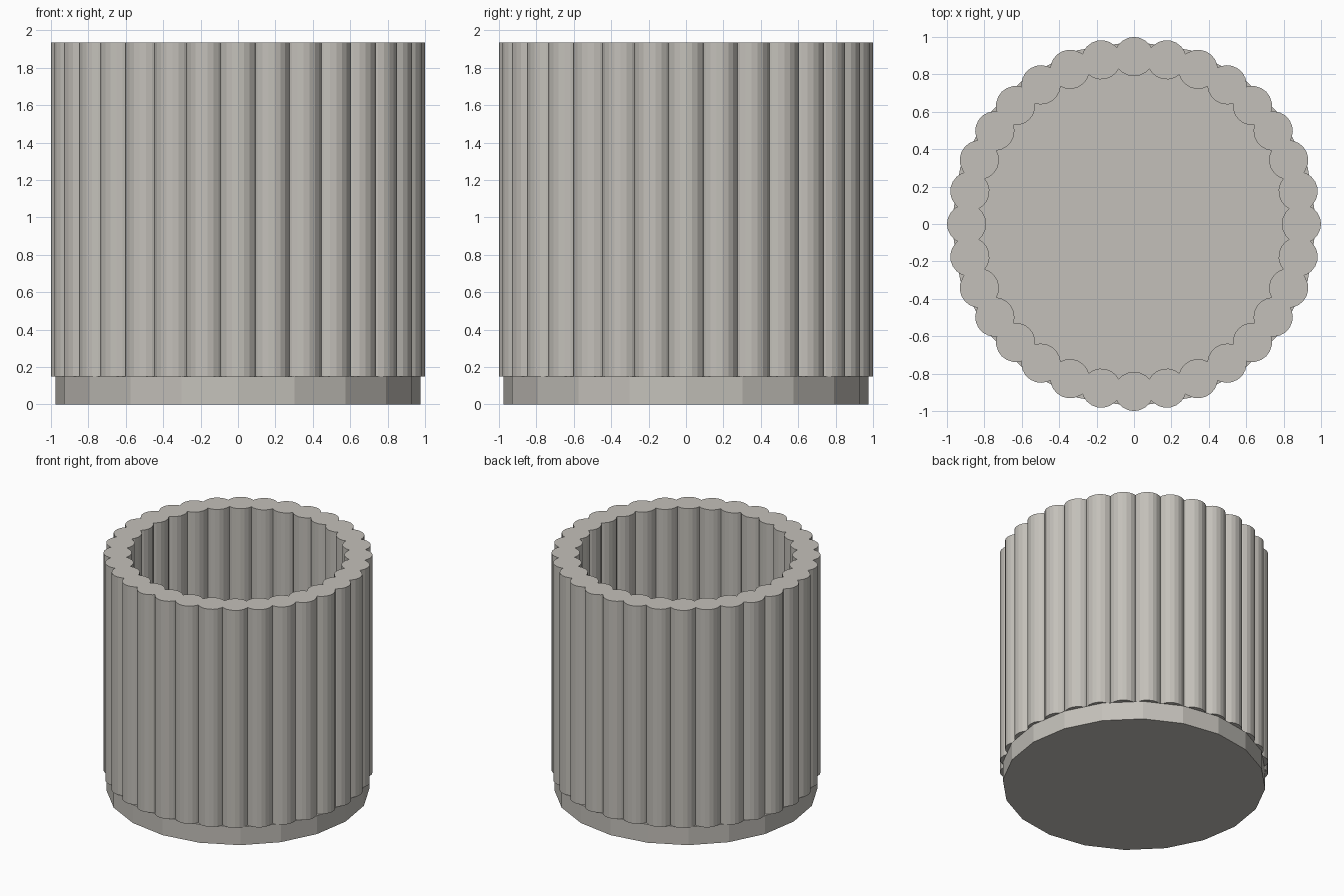
import bpy, bmesh
from math import sin, cos, radians, atan2, sqrt

if "Cube" in bpy.data.objects:
    bpy.data.objects.remove(bpy.data.objects["Cube"])

N = 32            # flutes around the ring
RING = 0.895      # radius of the flute centres
R = 0.105         # flute radius
Z0, Z1 = 0.15, 1.935

stone = bpy.data.materials.new("warm_grey")
stone.diffuse_color = (0.55, 0.53, 0.49, 1)
stone.use_nodes = True
stone.node_tree.nodes["Principled BSDF"].inputs["Base Color"].default_value = stone.diffuse_color


def finish(bm, name):
    bmesh.ops.remove_doubles(bm, verts=bm.verts, dist=0.0005)
    bmesh.ops.recalc_face_normals(bm, faces=bm.faces)
    me = bpy.data.meshes.new(name)
    bm.to_mesh(me)
    bm.free()
    me.materials.append(stone)
    ob = bpy.data.objects.new(name, me)
    bpy.context.collection.objects.link(ob)


# Base disc, 20 sides
bm = bmesh.new()
ring = [(0.977 * cos(radians(18 * i)), 0.977 * sin(radians(18 * i))) for i in range(20)]
lo = [bm.verts.new((x, y, 0)) for x, y in ring]
hi = [bm.verts.new((x, y, Z0)) for x, y in ring]
bm.faces.new(lo)
bm.faces.new(hi)
for i in range(20):
    j = (i + 1) % 20
    bm.faces.new((lo[i], lo[j], hi[j], hi[i]))
finish(bm, "base")

# Fluted wall: profile of one flute, cut where it meets its neighbours
half = radians(180 / N)
mid, chord = RING * cos(half), sqrt(R * R - (RING * sin(half)) ** 2)


def cusp(rad, side):
    return (rad * cos(half), side * rad * sin(half))


def arc(angles):
    return [(RING + R * cos(radians(a)), R * sin(radians(a))) for a in angles]


outer = [cusp(mid + chord, -1)] + arc(range(-54, 55, 18)) + [cusp(mid + chord, 1)]
inner = [cusp(mid - chord, 1)] + arc(range(144, 217, 18)) + [cusp(mid - chord, -1)]

bm = bmesh.new()
for k in range(N):
    c, s = cos(2 * half * k), sin(2 * half * k)
    pts = [(x * c - y * s, x * s + y * c) for x, y in outer + inner]
    lo = [bm.verts.new((x, y, Z0)) for x, y in pts]
    hi = [bm.verts.new((x, y, Z1)) for x, y in pts]
    bm.faces.new(lo)
    bm.faces.new(hi)
    for i in range(len(pts) - 1):
        if i != len(outer) - 1:      # skip the joint between flutes
            bm.faces.new((lo[i], lo[i + 1], hi[i + 1], hi[i]))
finish(bm, "fluted_wall")
